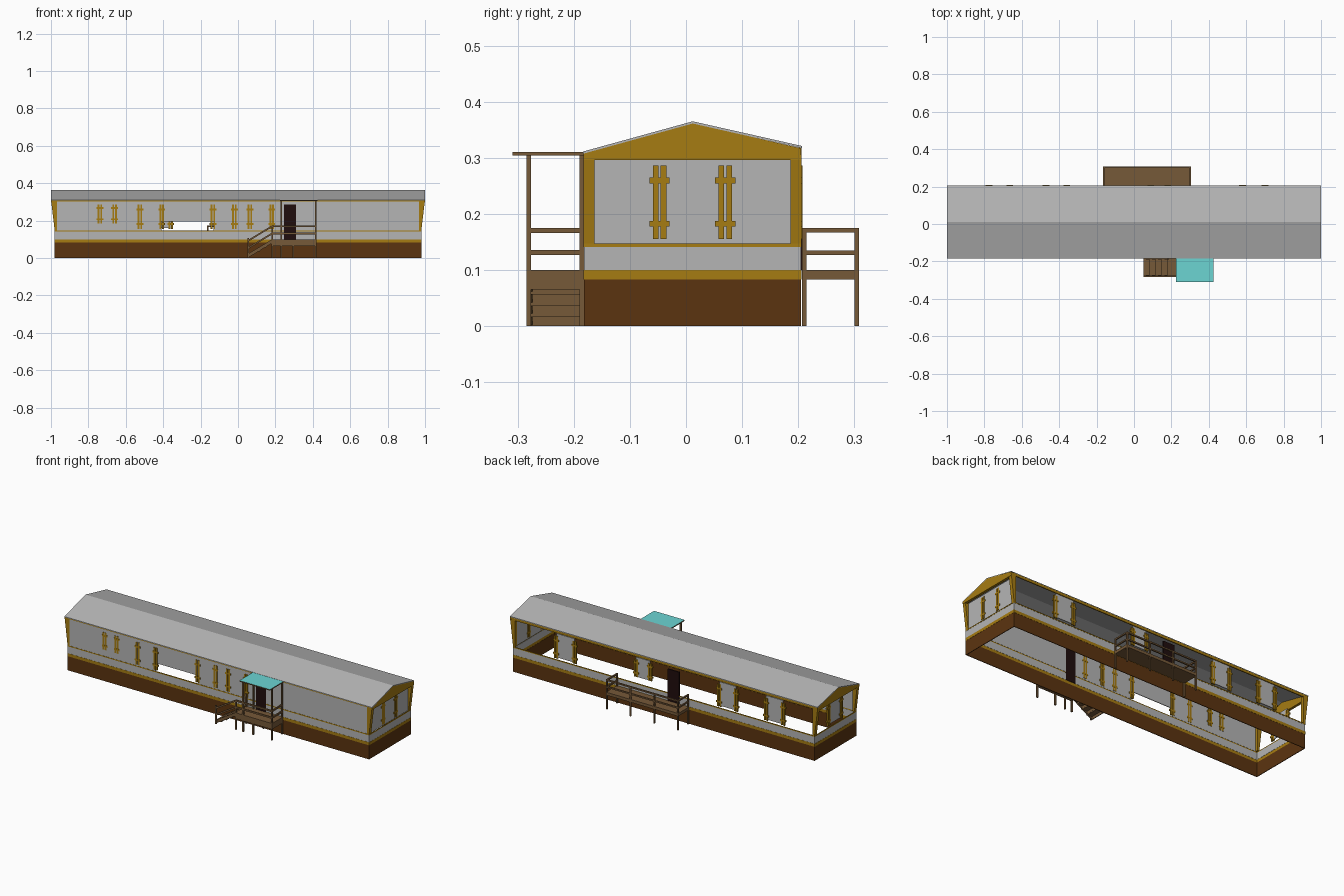
import bpy, bmesh

if "Cube" in bpy.data.objects:
    bpy.data.objects.remove(bpy.data.objects["Cube"])

def mat(name, rgb):
    m = bpy.data.materials.new(name)
    m.diffuse_color = (*rgb, 1)
    m.use_nodes = True
    m.node_tree.nodes["Principled BSDF"].inputs["Base Color"].default_value = m.diffuse_color
    return m

GREY = mat("siding_grey", (.46, .46, .46))
GOLD = mat("trim_gold", (.38, .20, .006))
BROWN = mat("skirt_brown", (.105, .034, .005))
WOOD = mat("deck_wood", (.18, .10, .04))
CYAN = mat("canopy_cyan", (.15, .66, .65))
DARK = mat("door_dark", (.014, .004, .004))

AXES = {'x': lambda a, b, t: (t, a, b), 'y': lambda a, b, t: (a, t, b), 'z': lambda a, b, t: (a, b, t)}

def prism(pts, axis, t0, t1):
    """Profile extruded along an axis: returned as one piece."""
    f = AXES[axis]
    return [f(a, b, t0) for a, b in pts], [f(a, b, t1) for a, b in pts]

def box(x0, x1, y0, y1, z0, z1):
    return prism([(x0, y0), (x1, y0), (x1, y1), (x0, y1)], 'z', z0, z1)

def beam(x0, z0, x1, z1, h, y0, y1):
    """Sloped bar in the xz plane."""
    return prism([(x0, z0 - h), (x1, z1 - h), (x1, z1), (x0, z0)], 'y', y0, y1)

def make(name, material, pieces):
    bm = bmesh.new()
    for lo, hi in pieces:
        a = [bm.verts.new(v) for v in lo]
        b = [bm.verts.new(v) for v in hi]
        bm.faces.new(a[::-1])
        bm.faces.new(b)
        for i in range(len(a)):
            j = (i + 1) % len(a)
            bm.faces.new((a[i], a[j], b[j], b[i]))
    bmesh.ops.recalc_face_normals(bm, faces=bm.faces)
    me = bpy.data.meshes.new(name)
    bm.to_mesh(me)
    bm.free()
    me.materials.append(material)
    ob = bpy.data.objects.new(name, me)
    bpy.context.collection.objects.link(ob)
    return ob

X, YF, YB, T = .98, -.182, .205, .004   # body half length, front, back, wall thickness

def ring(z0, z1, out=0.0):
    x, f, b = X + out, YF - out, YB + out
    return [box(-x, x, f, f + T, z0, z1), box(-x, x, b - T, b, z0, z1),
            box(-x, -x + T, f + T, b - T, z0, z1), box(x - T, x, f + T, b - T, z0, z1)]

# hollow lower body, open at floor
make("skirt", BROWN, ring(0, .083))
make("lower_trim", GOLD, ring(.083, .10, .001))
make("lower_siding", GREY, ring(.10, .141))
make("sill_trim", GOLD, ring(.141, .147, .001))

# upper walls: full front with an opening, full right end, patches elsewhere
Z0, Z1 = .147, .305
make("front_wall", GREY, [box(-.975, -.41, YF, YF + T, Z0, Z1),
                          box(-.41, -.13, YF, YF + T, .195, Z1),
                          box(-.13, .975, YF, YF + T, Z0, Z1)])
make("right_wall", GREY, [box(X - .008, X - .004, YF, YB, Z0, .30)])
make("left_wall_patch", GREY, [box(-X + .004, -X + .008, -.047, .07, .16, .296)])
make("back_wall_patches", GREY, [box(a, b, YB - T, YB, z, .30) for a, b, z in
     ((.58, .70, .16), (.09, .18, .185), (-.47, -.36, .16), (-.775, -.665, .16))])

# lattice shutters: two uprights and two crossbars, on walls front/back or ends
def shutter(c, z0, z1, wall):
    bars = [(c - .012, c - .002, z0, z1), (c + .002, c + .012, z0, z1)]
    h = z1 - z0
    bars += [(c - .018, c + .018, z0 + k * h, z0 + k * h + .010) for k in (.17, .76)]
    if wall in 'fb':
        y0, y1 = (YF - .003, YF + .006) if wall == 'f' else (YB - .006, YB + .003)
        return [box(a, b, y0, y1, p, q) for a, b, p, q in bars]
    x0, x1 = (X - .01, X - .001) if wall == 'r' else (-X + .001, -X + .01)
    return [box(x0, x1, a, b, p, q) for a, b, p, q in bars]

sh = []
for c, z in ((-.738, .185), (-.66, .185), (-.524, .155), (-.408, .155),
             (-.134, .155), (-.019, .155), (.064, .155), (.18, .155)):
    sh += shutter(c, z, .286, 'f')
for c in (.70, .58, -.36, -.47, -.665, -.775):
    sh += shutter(c, .155, .286, 'b')
for c in (.18, .09):
    sh += shutter(c, .185, .286, 'b')
for w in 'rl':
    for c in (-.047, .07):
        sh += shutter(c, .155, .286, w)
make("shutters", GOLD, sh)

# doors
make("front_door", DARK, [box(.246, .31, YF - .003, YF + .006, .10, .286)])
make("back_door", DARK, [box(-.10, -.025, YB - .006, YB + .002, .10, .286)])

# roof shell, gables, eave trim and flared corner posts
top = [(-.184, .311), (.012, .365), (.207, .321)]
make("roof", GREY, [prism(top + [(y, z - .004) for y, z in top[::-1]], 'x', -1, 1)])
gable = [(-.183, .296), (.205, .296), (.205, .317), (.012, .3615), (-.183, .3075)]
make("gables", GOLD, [prism(gable, 'x', s * .985, s * 1.0) for s in (-1, 1)])
make("eave_trim", GOLD, [box(-.99, .99, YF - .001, YF + .005, .303, .309),
                         box(-.99, .99, YB - .005, YB + .001, .303, .318)])
posts = []
for s in (-1, 1):
    prof = [(s * .968, .147), (s * .98, .147), (s * .999, .305), (s * .968, .305)]
    posts += [prism(prof, 'y', y, y + .02) for y in (YF - .001, YB - .019)]
make("corner_posts", GOLD, posts)

# front porch: deck, legs, railings
PF, P = -.284, .008
make("front_deck", WOOD, [box(.18, .42, PF, YF, .065, .10)])
post = [box(x, x + P, y, y + P, 0, h) for x, h in ((.18, .175), (.291, .10))
        for y in (PF, YF - P)]
post += [box(x, x + P, y, y + P, 0, .306) for x in (.226, .412) for y in (PF, YF - P)]
make("front_porch_posts", WOOD, post)
rails = []
for z in (.127, .166):
    rails += [box(.18, .42, PF, PF + P, z, z + .009), box(.412, .42, PF, YF, z, z + .009)]
    rails.append(beam(.055, z - .068, .182, z + .009, .010, PF, PF + P))
rails.append(box(.05, .058, PF, PF + P, 0, .108))
make("front_porch_rails", WOOD, rails)

# stairs
steps = []
for i in range(4):
    x, z = .05 + .0325 * i, .02 * (i + 1)
    steps += [box(x, x + .036, -.278, -.188, z - .004, z),
              box(x, x + .004, -.278, -.188, z - .02, z)]
steps += [beam(.05, .02, .182, .10, .02, y, y + .006) for y in (-.28, -.19)]
make("stairs", WOOD, steps)

# canopy: wooden slab with a coloured top
canopy = make("canopy", WOOD, [box(.225, .424, -.309, -.178, .304, .310)])
canopy.data.materials.append(CYAN)
for p in canopy.data.polygons:
    p.material_index = int(p.normal.z > .5)

# back deck
B0, B1 = YB + .002, .308
make("back_deck", WOOD, [box(-.165, .305, B0, B1, .083, .10)])
xs = [-.165 + i * (.47 - P) / 3 for i in range(4)]
bp = [box(x, x + P, B1 - P, B1, 0, .175) for x in xs]
bp += [box(x, x + P, B0, B0 + P, 0, .175) for x in (xs[0], xs[-1])]
make("back_deck_posts", WOOD, bp)
br = []
for z in (.127, .167):
    br.append(box(-.165, .305, B1 - P, B1, z, z + .008))
    br += [box(x, x + P, B0, B1, z, z + .008) for x in (xs[0], xs[-1])]
make("back_deck_rails", WOOD, br)
